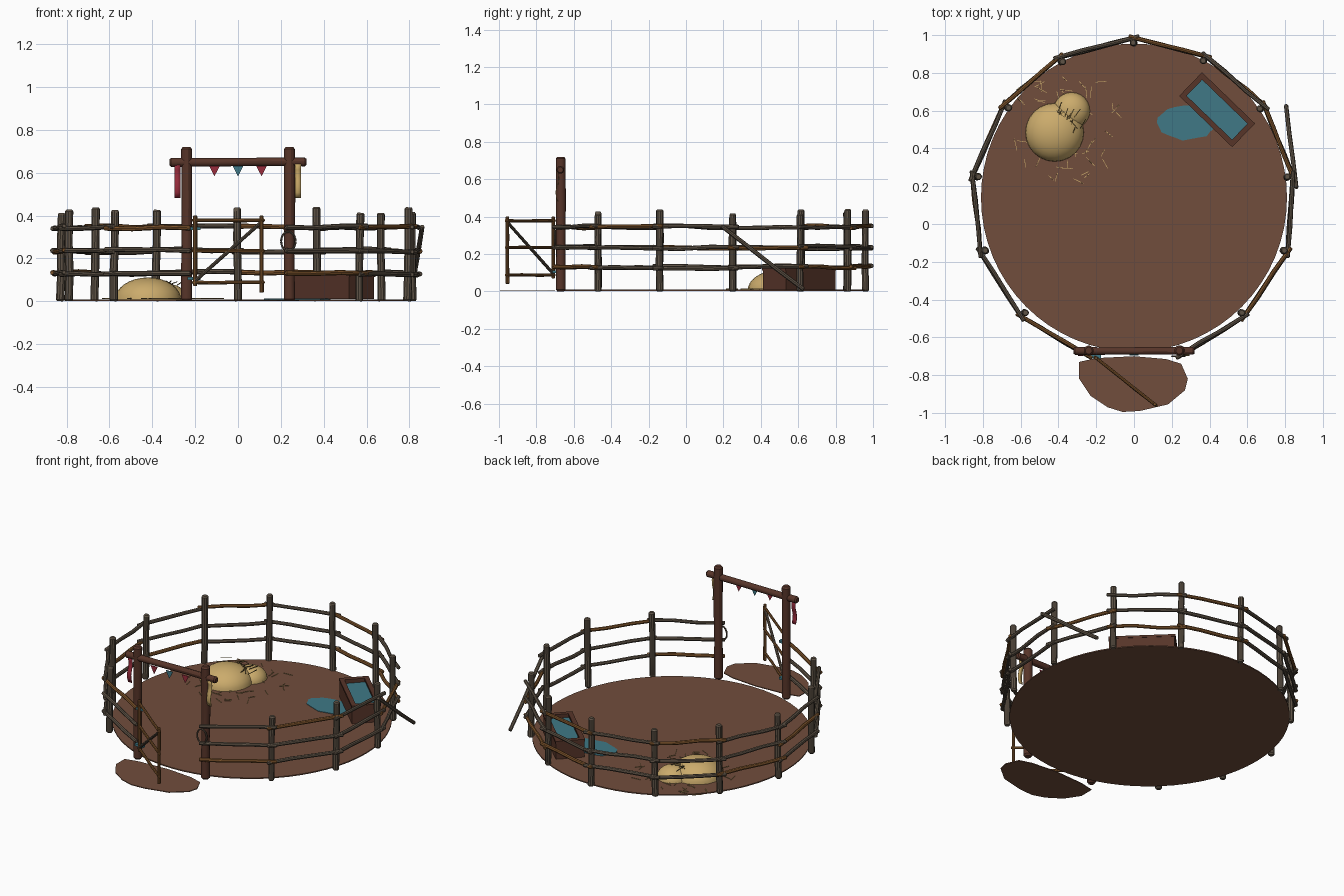
import bpy, bmesh, math, random
from mathutils import Vector, Matrix

random.seed(4)
if "Cube" in bpy.data.objects:
    bpy.data.objects.remove(bpy.data.objects["Cube"])


def material(name, *rgb):
    m = bpy.data.materials.new(name)
    m.use_nodes = True
    m.diffuse_color = (*rgb, 1)
    m.node_tree.nodes["Principled BSDF"].inputs["Base Color"].default_value = (*rgb, 1)
    return m


EARTH = material("packed earth", .165, .075, .045)
GREY = material("weathered wood", .115, .088, .062)
TAN = material("golden brown wood", .21, .09, .025)
DARK = material("dark red wood", .095, .035, .022)
HAY = material("hay", .60, .41, .15)
STRAW = material("dark straw", .13, .09, .03)
TEAL = material("teal", .05, .19, .24)
RED = material("red cloth", .31, .025, .045)
CREAM = material("straw yellow cloth", .56, .38, .13)


def finish(name, bm, mat, smooth=True):
    bmesh.ops.recalc_face_normals(bm, faces=bm.faces)
    me = bpy.data.meshes.new(name)
    bm.to_mesh(me)
    bm.free()
    me.materials.append(mat)
    ob = bpy.data.objects.new(name, me)
    bpy.context.collection.objects.link(ob)
    if smooth:
        bpy.ops.object.select_all(action='DESELECT')
        ob.select_set(True)
        bpy.context.view_layer.objects.active = ob
        bpy.ops.object.shade_smooth_by_angle()
    return ob


def add_tube(bm, pts, radii, sides=8):
    """Capped round pole through a list of points."""
    pts = [Vector(p) for p in pts]
    axis = (pts[-1] - pts[0]).normalized()
    u = axis.orthogonal().normalized()
    v = axis.cross(u)
    rings = []
    for p, r in zip(pts, radii):
        ring = []
        for i in range(sides):
            a = math.tau * i / sides
            ring.append(bm.verts.new(p + r * (u * math.cos(a) + v * math.sin(a))))
        rings.append(ring)
    for a, b in zip(rings, rings[1:]):
        for i in range(sides):
            j = (i + 1) % sides
            bm.faces.new((a[i], a[j], b[j], b[i]))
    bm.faces.new(rings[0])
    bm.faces.new(rings[-1])


def pole(name, a, b, r, mat, wobble=0.0, sides=10):
    """Pole with slightly bent middle and chamfered ends."""
    a, b = Vector(a), Vector(b)
    pts, radii = [], []
    chamfer = r * .4 / (b - a).length
    for t in (0, chamfer, .33, .66, 1 - chamfer, 1):
        p = a.lerp(b, t)
        if .1 < t < .9:
            p += Vector([random.uniform(-wobble, wobble) for _ in range(3)])
        pts.append(p)
        radii.append(r * (.7 if t in (0, 1) else random.uniform(.94, 1.05)))
    bm = bmesh.new()
    add_tube(bm, pts, radii, sides)
    return finish(name, bm, mat)


def slab(name, outline, z0, z1, mat):
    bm = bmesh.new()
    face = bm.faces.new([bm.verts.new((x, y, z0)) for x, y in outline])
    out = bmesh.ops.extrude_face_region(bm, geom=[face])
    for v in out["geom"]:
        if isinstance(v, bmesh.types.BMVert):
            v.co.z = z1
    return finish(name, bm, mat, False)


def box(name, size, matrix, mat):
    bm = bmesh.new()
    bmesh.ops.create_cube(bm, size=1, matrix=matrix @ Matrix.Diagonal((*size, 1)))
    return finish(name, bm, mat, False)


def ellipse(cx, cy, rx, ry, n, jitter=0.0):
    pts = []
    for i in range(n):
        a, k = math.tau * i / n, 1 + random.uniform(-jitter, jitter)
        pts.append((cx + rx * k * math.cos(a), cy + ry * k * math.sin(a)))
    return pts


# Ground
slab("paddock_ground", ellipse(0, .14, .81, .815, 64), .002, .009, EARTH)
slab("entrance_ground", [(-.29, -.73), (-.29, -.82), (-.23, -.91), (-.14, -.97), (-.06, -.995),
     (.03, -.99), (.18, -.955), (.27, -.88), (.285, -.82), (.25, -.74), (.17, -.715),
     (0, -.70), (-.2, -.71)], .001, .006, EARTH)

# Fence posts, from the right gate post round to the left one
posts = [(.24, -.67), (.565, -.47), (.79, -.14), (.815, .25), (.67, .61), (.37, .865), (0, .96),
         (-.385, .86), (-.67, .615), (-.83, .25), (-.79, -.14), (-.58, -.47), (-.24, -.67)]
for i, (x, y) in enumerate(posts[1:-1]):
    lean = random.uniform(-.008, .008)
    pole(f"fence_post_{i + 1}", (x, y, 0), (x + lean, y, random.uniform(.41, .44)), .019, GREY, .003)

# Fence rails outside the posts, overlapping at each post
center = Vector((0, .15))
outer = []
for p in posts:
    p = Vector(p)
    outer.append(p + (p - center).normalized() * .026)
tan_rails = {(1, 2), (3, 1), (5, 2), (7, 2), (11, 2), (0, 0), (4, 0), (5, 0), (9, 1), (8, 0)}
for s in range(len(posts) - 1):
    a, b = outer[s], outer[s + 1]
    over = (b - a).normalized() * .03
    for k, z in enumerate((.13, .235, .345)):
        if (s, k) == (3, 2):
            continue
        za, zb = z + random.uniform(-.007, .007), z + random.uniform(-.007, .007)
        pole(f"fence_rail_{s}_{k}", (*(a - over), za), (*(b + over), zb), .0115,
             TAN if (s, k) in tan_rails else GREY, .005, 8)
pole("fallen_rail", (.86, .19, .35), (.805, .63, .01), .0115, GREY, .003, 8)

# Gateway
for side, x in (("left", .24), ("right", -.24)):
    pole(f"{side}_gate_post", (x, -.67, 0), (x, -.67, .72), .026, DARK, .002, 12)
pole("gateway_beam", (-.32, -.672, .648), (.32, -.672, .65), .021, DARK, .002, 12)

# Hanging pennants and ribbons
for i, (x, mat) in enumerate(((-.11, RED), (0, TEAL), (.11, RED))):
    bm = bmesh.new()
    tri = [bm.verts.new((x + dx, -.692, z)) for dx, z in ((-.025, .632), (.025, .632), (0, .583))]
    bm.faces.new(tri)
    ob = finish(f"pennant_{i}", bm, mat, False)
    ob.modifiers.new("thickness", 'SOLIDIFY').thickness = .003
for name, x, mat in (("red_ribbon", -.283, RED), ("yellow_ribbon", .28, CREAM)):
    bm = bmesh.new()
    rows = []
    for i in range(7):
        y = -.69 + .008 * math.sin(i * 1.1)
        rows.append([bm.verts.new((x + d, y, .64 - i * .0265)) for d in (-.014, .014)])
    for a, b in zip(rows, rows[1:]):
        bm.faces.new((a[0], a[1], b[1], b[0]))
    ob = finish(name, bm, mat)
    ob.modifiers.new("thickness", 'SOLIDIFY').thickness = .003

# Open gate
hinge, free = Vector((-.20, -.71)), Vector((.11, -.955))
along = (free - hinge).normalized() * .015
pole("gate_hinge_upright", (*hinge, .07), (*hinge, .40), .01, TAN)
pole("gate_free_upright", (*free, .04), (*free, .40), .01, TAN)
for i, z in enumerate((.088, .235, .378)):
    pole(f"gate_rail_{i}", (*(hinge - along), z), (*(free + along), z), .0085, TAN, .002, 8)
pole("gate_brace", (*hinge, .095), (*free, .37), .0085, GREY, 0, 8)
for i, z in enumerate((.105, .34)):
    box(f"gate_hinge_{i}", (.06, .025, .014), Matrix.Translation((-.205, -.70, z)), TEAL)

# Rope loop on the free gate post
bm = bmesh.new()
loop = [Vector((.235 + .034 * math.cos(a), -.70, .28 + .045 * math.sin(a)))
        for a in [math.tau * i / 16 for i in range(17)]]
for a, b in zip(loop, loop[1:]):
    add_tube(bm, (a, b), (.005, .005), 6)
finish("latch_rope", bm, GREY)

# Water trough
place = Matrix.Translation((.44, .605, 0)) @ Matrix.Rotation(math.radians(-44), 4, 'Z')


def trough_part(name, size, loc, mat):
    box(name, size, place @ Matrix.Translation(loc), mat)


trough_part("trough_base", (.37, .15, .02), (0, 0, .02), DARK)
trough_part("trough_water", (.35, .13, .006), (0, 0, .098), TEAL)
for s in (-1, 1):
    trough_part("trough_side", (.38, .022, .105), (0, s * .074, .0625), DARK)
    trough_part("trough_end", (.022, .15, .105), (s * .18, 0, .0625), DARK)
    trough_part("trough_side_rim", (.39, .028, .014), (0, s * .073, .119), DARK)
    trough_part("trough_end_rim", (.028, .13, .014), (s * .181, 0, .119), DARK)
slab("puddle", ellipse(.28, .537, .155, .092, 22, .05), .009, .012, TEAL)

# Hay mounds
mounds = ((-.42, .485, .155, .105), (-.33, .60, .097, .075))
for i, (x, y, r, h) in enumerate(mounds):
    bm = bmesh.new()
    bmesh.ops.create_uvsphere(bm, u_segments=24, v_segments=16, radius=1)
    bmesh.ops.bisect_plane(bm, geom=bm.verts[:] + bm.edges[:] + bm.faces[:], plane_co=(0, 0, 0),
                           plane_no=(0, 0, -1), clear_outer=True)
    bmesh.ops.transform(bm, verts=bm.verts,
                        matrix=Matrix.Translation((x, y, .006)) @ Matrix.Diagonal((r, r, h, 1)))
    finish(f"hay_mound_{i}", bm, HAY)

# Loose straw on the ground and sticking out of the mounds
ground_straw, mound_straw = bmesh.new(), bmesh.new()
for i in range(50):
    a, d = random.uniform(0, math.tau), random.uniform(.12, .3)
    p = Vector((-.37 + d * math.cos(a), .54 + d * 1.1 * math.sin(a), .013))
    t, n = random.uniform(0, math.tau), random.uniform(.015, .035)
    step = Vector((math.cos(t), math.sin(t), 0)) * n
    add_tube(ground_straw, (p - step, p + step), (.002, .002), 4)
for i in range(26):
    a, d = random.uniform(0, math.tau), random.uniform(0, .09)
    p = Vector((-.355 + d * math.cos(a), .545 + d * math.sin(a), .085))
    t = random.uniform(0, math.tau)
    step = Vector((math.cos(t), math.sin(t), random.uniform(-.2, .5))) * .028
    add_tube(mound_straw, (p - step, p + step), (.0022, .0022), 4)
finish("loose_straw", ground_straw, HAY, False)
finish("mound_straw", mound_straw, STRAW, False)
